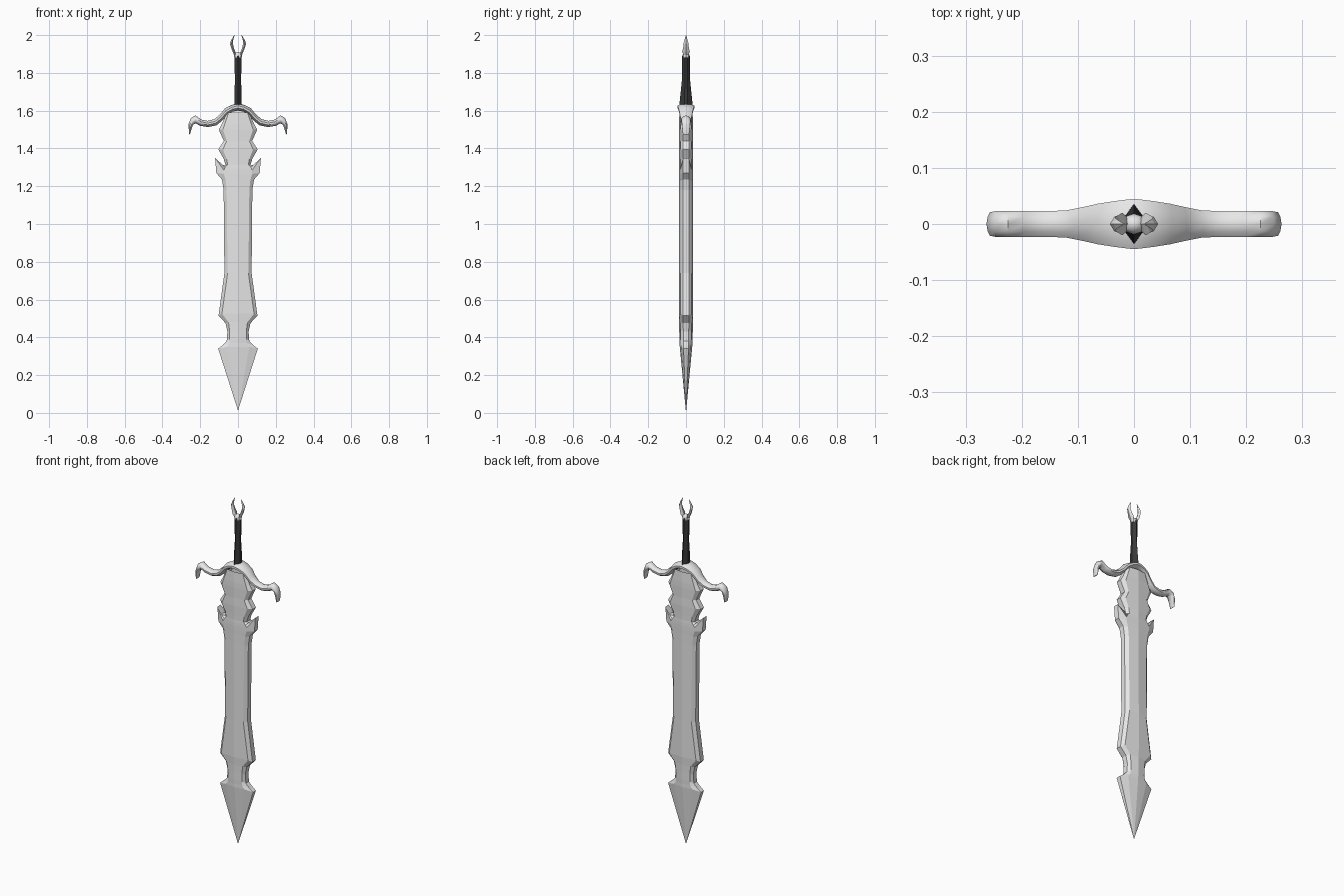
import bpy, bmesh, math
from mathutils import Vector

cube = bpy.data.objects.get("Cube")
if cube:
    bpy.data.objects.remove(cube, do_unlink=True)


def material(name, value, rough=0.5):
    m = bpy.data.materials.new(name)
    m.use_nodes = True
    colour = (value, value, value, 1)
    m.diffuse_color = colour
    bsdf = m.node_tree.nodes["Principled BSDF"]
    bsdf.inputs["Base Color"].default_value = colour
    bsdf.inputs["Roughness"].default_value = rough
    return m


steel = material("pale steel", 0.8)
leather = material("dark leather", 0.04)


def finish(name, bm, mat, smooth=None):
    bmesh.ops.remove_doubles(bm, verts=bm.verts, dist=0.0002)
    bmesh.ops.dissolve_degenerate(bm, edges=bm.edges, dist=0.0002)
    bmesh.ops.recalc_face_normals(bm, faces=bm.faces)
    mesh = bpy.data.meshes.new(name)
    bm.to_mesh(mesh)
    bm.free()
    mesh.materials.append(mat)
    ob = bpy.data.objects.new(name, mesh)
    bpy.context.scene.collection.objects.link(ob)
    if smooth:
        bpy.ops.object.select_all(action='DESELECT')
        ob.select_set(True)
        bpy.context.view_layer.objects.active = ob
        bpy.ops.object.shade_smooth_by_angle(angle=math.radians(smooth))
    return ob


def loft(bm, rings):
    """Skin a list of closed rings and cap both ends."""
    loops = [[bm.verts.new(p) for p in ring] for ring in rings]
    for a, b in zip(loops, loops[1:]):
        for i in range(len(a)):
            j = (i + 1) % len(a)
            bm.faces.new((a[i], a[j], b[j], b[i]))
    bm.faces.new(loops[0])
    bm.faces.new(loops[-1])


# Blade: each row gives the bevel line (x, z), the cutting edge (x, z)
# and the half thickness of the middle ridge
rows = [
    (0, .012, 0, .012, .001), (.06, .35, .105, .34, .033),
    (.045, .37, .085, .355, .034), (.045, .39, .06, .38, .035),
    (.045, .44, .056, .43, .036), (.05, .48, .066, .475, .037),
    (.085, .525, .103, .515, .038), (.055, .74, .072, .74, .038),
    (.06, 1.18, .076, 1.18, .037), (.065, 1.23, .085, 1.235, .037),
    (.075, 1.265, .115, 1.27, .037), (.075, 1.285, .121, 1.35, .037),
    (.068, 1.3, .098, 1.312, .037), (.055, 1.315, .066, 1.312, .037),
    (.06, 1.345, .076, 1.345, .037), (.08, 1.395, .104, 1.395, .037),
    (.06, 1.44, .075, 1.44, .037), (.08, 1.5, .102, 1.5, .037),
    (.07, 1.53, .085, 1.53, .037), (.05, 1.59, .06, 1.59, .035),
]
bm = bmesh.new()
for sx in (1, -1):
    for sy in (1, -1):
        lines = []
        for xi, zi, xo, zo, t in rows:
            section = [(0, t, zi), (xi, t * .8, zi), (xo, t * .4, zo), (xo, 0, zo)]
            lines.append([bm.verts.new((sx * x, sy * y, z)) for x, y, z in section])
        for a, b in zip(lines, lines[1:]):
            for i in range(3):
                bm.faces.new((a[i], a[i + 1], b[i + 1], b[i]))
finish("blade", bm, steel)

# Crossguard: upper and lower outline of one arm, with half depth
arm = [
    (0, 1.64, 0, 1.6, .045), (.035, 1.63, .03, 1.595, .041),
    (.068, 1.613, .06, 1.575, .036), (.095, 1.58, .085, 1.545, .03),
    (.125, 1.555, .115, 1.522, .024), (.16, 1.546, .16, 1.513, .023),
    (.195, 1.553, .2, 1.52, .023), (.225, 1.575, .225, 1.533, .023),
    (.25, 1.56, .238, 1.525, .023), (.263, 1.525, .245, 1.505, .021),
    (.258, 1.475, .255, 1.473, .016),
]


def guard_ring(row, side):
    xu, zu, xl, zl, d = row
    up, low = Vector((xu * side, 0, zu)), Vector((xl * side, 0, zl))
    shape = [(0, 0), (.12, .6), (.35, 1), (.65, 1), (.88, .6), (1, 0)]
    shape += [(f, -y) for f, y in reversed(shape[1:-1])]
    return [up.lerp(low, f) + Vector((0, y * d, 0)) for f, y in shape]


bm = bmesh.new()
loft(bm, [guard_ring(r, -1) for r in reversed(arm[1:])] + [guard_ring(r, 1) for r in arm])
finish("crossguard", bm, steel, 50)

# Grip: diamond-like section, flared front to back at the guard
grip = [(1.625, .02, .036), (1.7, .019, .028), (1.76, .016, .022),
        (1.82, .018, .02), (1.89, .018, .02)]
bm = bmesh.new()
loft(bm, [[(w, .25 * d, z), (0, d, z), (-w, .25 * d, z),
           (-w, -.25 * d, z), (0, -d, z), (w, -.25 * d, z)] for z, w, d in grip])
finish("grip", bm, leather)

# Pommel base
bm = bmesh.new()
profile = [(1.88, .019), (1.893, .022), (1.905, .016), (1.91, .005)]
loft(bm, [[(r * math.cos(k * math.tau / 8), .85 * r * math.sin(k * math.tau / 8), z)
           for k in range(8)] for z, r in profile])
finish("pommel_base", bm, steel, 40)

# Two pommel claws: inner x, outer x, height, half depth
claw = [(.004, .019, 1.89, .012), (.014, .028, 1.912, .02), (.022, .036, 1.932, .015),
        (.027, .043, 1.955, .013), (.026, .037, 1.972, .009), (.018, .02, 2, .001)]
for side, label in ((1, "left"), (-1, "right")):
    bm = bmesh.new()
    loft(bm, [[(side * a, 0, z), (side * (a + b) / 2, d, z),
               (side * b, 0, z), (side * (a + b) / 2, -d, z)] for a, b, z, d in claw])
    finish(label + "_pommel_claw", bm, steel)
